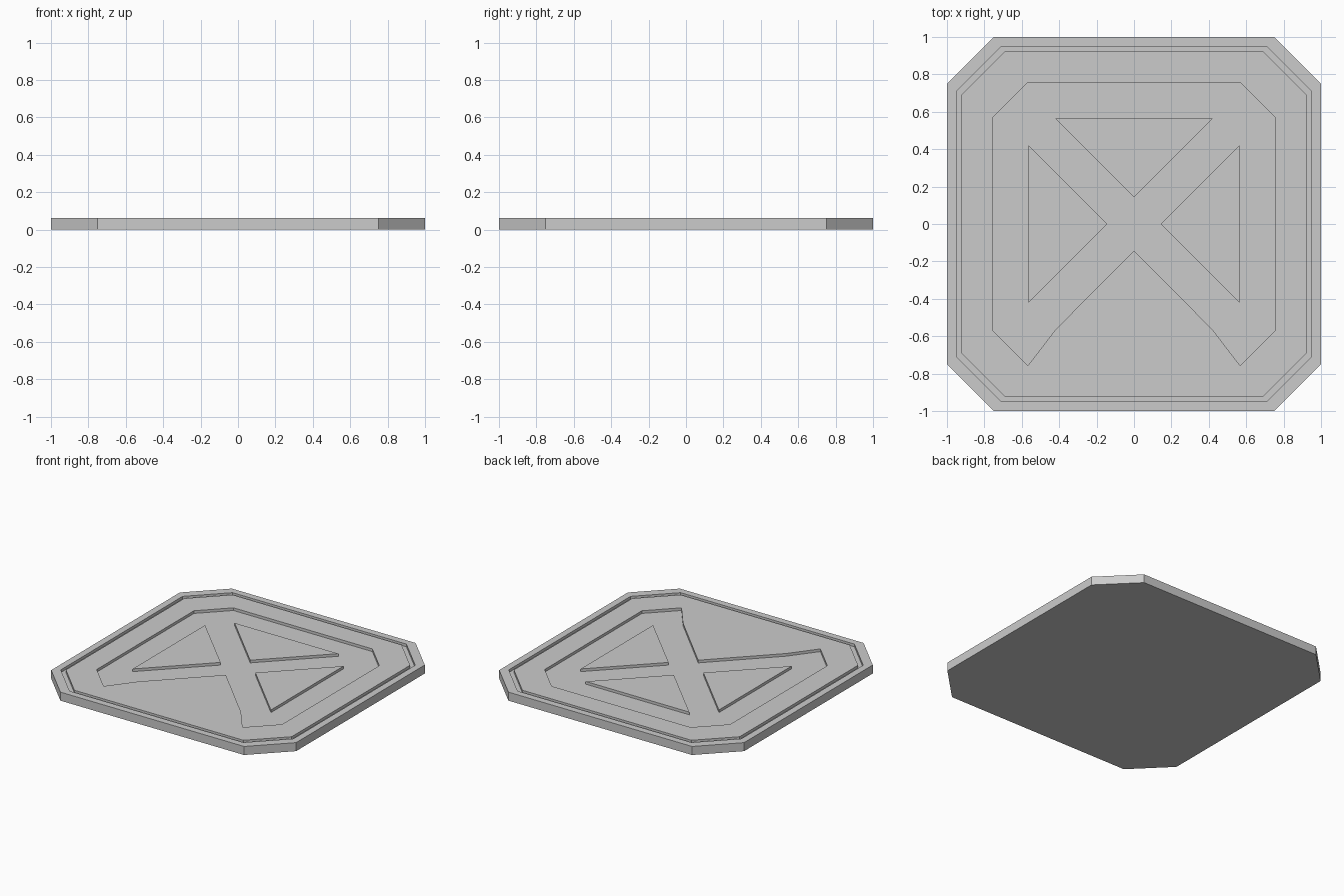
import bpy, bmesh
from math import sin, cos, pi

if "Cube" in bpy.data.objects:
    bpy.data.objects.remove(bpy.data.objects["Cube"])

H = 0.063       # plate thickness
FLOOR = 0.043   # bottom of the groove and the recess


def prism(name, pts, z0, z1):
    """Extrude a counter-clockwise outline from z0 to z1."""
    bm = bmesh.new()
    face = bm.faces.new([bm.verts.new((x, y, z0)) for x, y in pts])
    top = bmesh.ops.extrude_face_region(bm, geom=[face])["geom"]
    for v in top:
        if isinstance(v, bmesh.types.BMVert):
            v.co.z = z1
    bmesh.ops.recalc_face_normals(bm, faces=bm.faces[:])
    me = bpy.data.meshes.new(name)
    bm.to_mesh(me)
    bm.free()
    ob = bpy.data.objects.new(name, me)
    bpy.context.collection.objects.link(ob)
    return ob


def octagon(a, b):
    """Chamfered square: half width a, straight edges end at b."""
    return [(a, -b), (a, b), (b, a), (-b, a), (-a, b), (-a, -b), (-b, -a), (b, -a)]


def subtract(target, cutters):
    """Cut the cutters out of target, bake the result and drop the cutters."""
    for c in cutters:
        c.hide_render = True
        m = target.modifiers.new("cut", 'BOOLEAN')
        m.operation, m.solver, m.object = 'DIFFERENCE', 'EXACT', c
    dg = bpy.context.evaluated_depsgraph_get()
    me = bpy.data.meshes.new_from_object(target.evaluated_get(dg))
    target.modifiers.clear()
    target.data = me
    for c in cutters:
        bpy.data.objects.remove(c)


# Chamfered base plate
plate = prism("plate", octagon(1.0, 0.75), 0, H)

# Thin groove following the rim
groove = prism("groove_cutter", octagon(0.95, 0.71), FLOOR, H + 0.05)
subtract(groove, [prism("groove_core", octagon(0.922, 0.69), 0, H + 0.1)])

# Recessed panel, its lower side notched by a wedge
outline = octagon(0.757, 0.567)[:7] + [(-0.42, -0.565), (0, -0.142),
                                       (0.42, -0.565), (0.567, -0.757)]
recess = prism("recess_cutter", outline, FLOOR, H + 0.05)

# Three raised triangles left standing between the arms of the cross
triangle = [(0.142, 0), (0.565, -0.423), (0.565, 0.423)]
islands = []
for i in range(3):
    c, s = cos(i * pi / 2), sin(i * pi / 2)
    pts = [(x * c - y * s, x * s + y * c) for x, y in triangle]
    islands.append(prism("triangle_core", pts, 0, H + 0.1))
subtract(recess, islands)

subtract(plate, [groove, recess])
